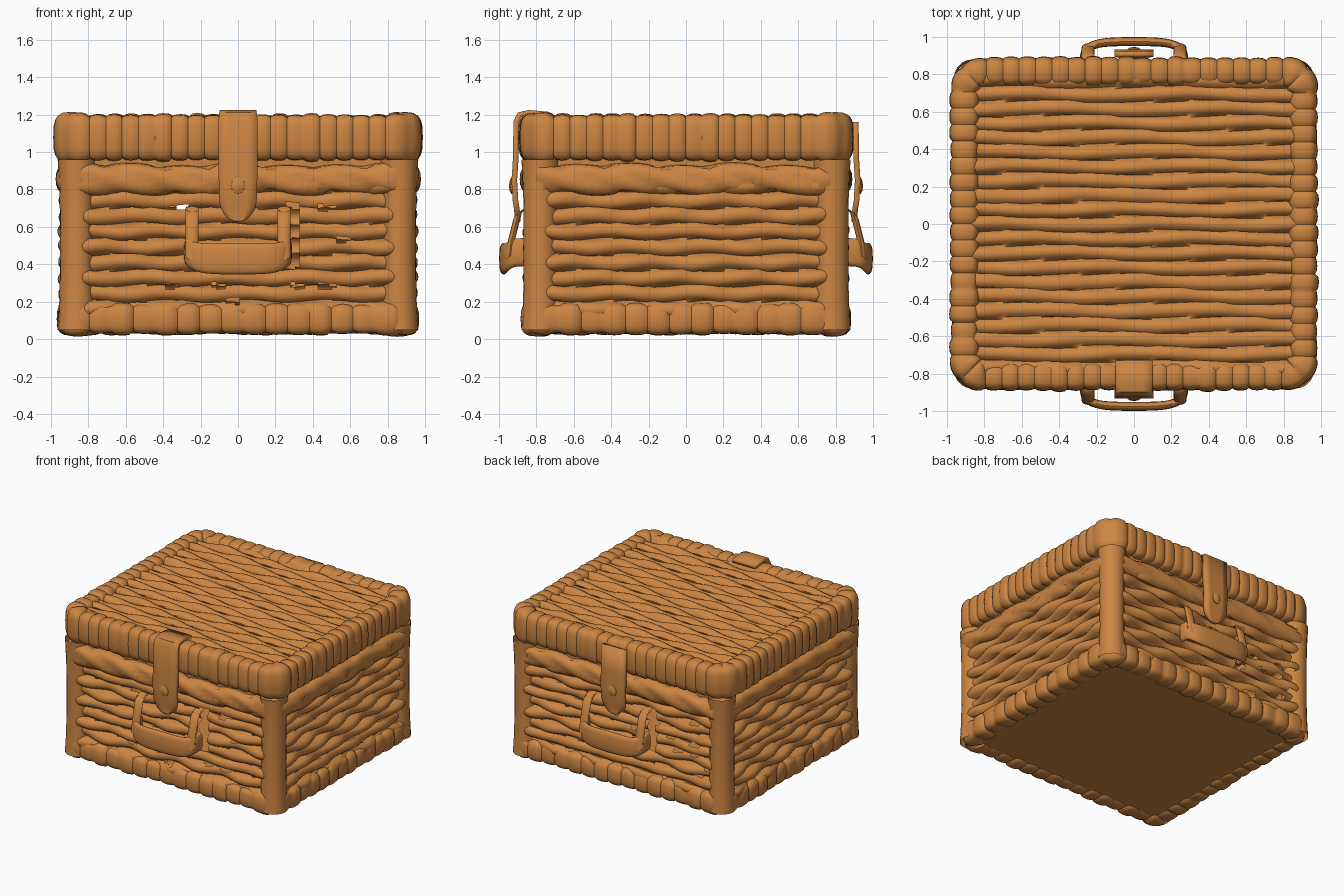
import bpy, bmesh, math, random
from mathutils import Vector

if "Cube" in bpy.data.objects:
    bpy.data.objects.remove(bpy.data.objects["Cube"])

random.seed(4)
wicker = bpy.data.materials.new("wicker brown")
wicker.diffuse_color = (0.60, 0.235, 0.055, 1)
wicker.use_nodes = True
wicker.node_tree.nodes["Principled BSDF"].inputs["Base Color"].default_value = wicker.diffuse_color


def grid(name, rows, close_u=False, close_v=False, hole=None, angle=45, thick=0):
    """Skin rows of points into a smooth mesh; hole(point) drops faces."""
    bm = bmesh.new()
    vs = [[bm.verts.new(p) for p in r] for r in rows]
    n, m = len(vs), len(vs[0])
    for i in range(n if close_v else n - 1):
        for j in range(m if close_u else m - 1):
            a, b = vs[i], vs[(i + 1) % n]
            k = (j + 1) % m
            f = bm.faces.new((a[j], a[k], b[k], b[j]))
            f.smooth = True
    if hole:
        gone = [f for f in bm.faces if hole(f.calc_center_median())]
        bmesh.ops.delete(bm, geom=gone, context='FACES')
    me = bpy.data.meshes.new(name)
    bm.to_mesh(me)
    bm.free()
    me.set_sharp_from_angle(angle=math.radians(angle))
    me.materials.append(wicker)
    ob = bpy.data.objects.new(name, me)
    bpy.context.collection.objects.link(ob)
    if thick:
        s = ob.modifiers.new("thickness", 'SOLIDIFY')
        s.thickness, s.offset = thick, 0
    return ob


def rounded_rect(hx, hy, r, n):
    """n (point, outward normal) pairs, anticlockwise from the front left."""
    a, b, q = 2 * (hx - r), 2 * (hy - r), r * math.pi / 2
    total = 2 * (a + b + 2 * q)
    out = []
    for k in range(n):
        d, t = total * k / n, -math.pi / 2
        for side, (length, c) in enumerate([(a, (-1, -1)), (b, (1, -1)), (a, (1, 1)), (b, (-1, 1))]):
            base = Vector((c[0] * (hx - r), c[1] * (hy - r)))
            nrm = Vector((math.cos(t), math.sin(t)))
            along = Vector((-nrm.y, nrm.x))
            if d < length:
                out.append((base + nrm * r + along * d, nrm))
                break
            d -= length
            base = base + along * length
            if d < q:
                nrm = Vector((math.cos(t + d / r), math.sin(t + d / r)))
                out.append((base + nrm * r, nrm))
                break
            d -= q
            t += math.pi / 2
    return out


# Woven walls: rows of strands passing over and under the stakes
stakes, per = 34, 8
path = rounded_rect(0.915, 0.825, 0.13, stakes * per)
z0, h = 0.12, 0.083
spots = [(random.uniform(-.8, .8), z0 + h * random.randint(1, 7), random.choice((-1, 1)))
         for _ in range(22)]


def wall_hole(p):
    sgn = -1 if p.y > 0 else 1
    if abs(p.y) > 0.75 and 0.26 < p.x * sgn < 0.34 and 0.38 < p.z < 0.73:
        return True
    return abs(p.y) > 0.75 and any(
        s * p.y > 0 and abs(p.x - x) < 0.04 and abs(p.z - z) < 0.014 for x, z, s in spots)


rows = []
for row in range(9):
    lift = random.uniform(0.85, 1.1)
    for i in range(7):
        v = i / 6
        line = []
        for k, (p, n) in enumerate(path):
            wave = math.cos(math.pi * (k / per + row))
            off = 0.018 * wave + 0.03 * lift * max(0, math.sin(math.pi * v)) ** 0.6
            q = p + n * off
            sag = 0.008 * math.sin(k * 0.37 + row * 1.7)
            line.append((q.x, q.y, z0 + h * (row + v * 0.98 + 0.01) + sag))
        rows.append(line)
grid("woven_walls", rows, close_u=True, hole=wall_hole)

# Woven lid top
rows, n, w = [], 21, 1.62 / 21
for row in range(n):
    lift = random.uniform(0.8, 1.15)
    for i in range(6):
        v = i / 5
        line = []
        for k in range(81):
            x = -0.9 + 1.8 * k / 80
            wave = math.cos(math.pi * (x / 0.2 + row))
            z = 1.155 + 0.012 * wave + 0.026 * lift * max(0, math.sin(math.pi * v)) ** 0.6
            y = -0.81 + w * (row + v * 0.98 + 0.01) + 0.008 * math.sin(x * 7 + row * 1.3)
            line.append((x, y, z))
        rows.append(line)
grid("woven_lid_top", rows)


def rim(name, hx, hy, r, zc, depth, height, wraps, bump, twist=0.0, power=0.6, corner=0.0):
    """Wrapped band around the box; the outer face lies at hx, hy."""
    per, seg = 6, 20
    pts = rounded_rect(hx - depth, hy - depth, r, wraps * per)
    sizes = [random.uniform(-1, 1) for _ in range(wraps)]
    rows = []
    for k, (p, nrm) in enumerate(pts):
        line = []
        swell = 1 + corner * (2 * abs(nrm.x * nrm.y))
        for j in range(seg):
            t = 2 * math.pi * j / seg
            c, s = math.cos(t), math.sin(t)
            u = k / per + twist * s
            f = u % 1
            e = bump * (max(0, math.sin(math.pi * f)) ** 0.5 - 0.7 + 0.4 * sizes[int(u) % wraps])
            q = p + nrm * (math.copysign(abs(c) ** power, c) * depth * swell + c * e)
            line.append((q.x, q.y, zc + math.copysign(abs(s) ** power, s) * height * swell + s * e))
        rows.append(line)
    return grid(name, rows, close_u=True, close_v=True, angle=40)


rim("lid_rim", 0.98, 0.89, 0.11, 1.078, 0.075, 0.122, 76, 0.012, corner=0.08)
rim("lower_rim", 0.96, 0.875, 0.09, 0.108, 0.075, 0.08, 56, 0.014, corner=0.15)
rim("upper_braid", 0.965, 0.875, 0.1, 0.855, 0.06, 0.075, 24, 0.024, twist=0.7, power=0.85, corner=0.25)

# Inner lip behind the lid gap
lip = rounded_rect(0.90, 0.81, 0.1, 64)
grid("lid_gap_lip", [[(p.x, p.y, z) for p, _ in lip] for z in (0.85, 1.02)], close_u=True)

# Flat base panel
base = rounded_rect(0.92, 0.83, 0.1, 64)
grid("base_panel", [[(p.x * s, p.y * s, 0.04) for p, _ in base] for s in (0.001, 1)], close_u=True)

# Corner posts
for sx in (-1, 1):
    for sy in (-1, 1):
        post = []
        for i in range(13):
            t = i / 12
            r = 0.09 + 0.012 * abs(2 * t - 1) ** 3
            post.append([(sx * 0.862 + r * math.cos(a), sy * 0.778 + r * math.sin(a), 0.05 + 0.91 * t)
                         for a in (2 * math.pi * j / 20 for j in range(20))])
        grid("corner_post", post, close_u=True)

# Front and back: strap, stud and carry handle (half-turn copies)
for side, label in ((1, "front"), (-1, "back")):
    def put(x, y, z):
        return (x * side, y * side, z)

    strap = [(-.73, 1.2, .1), (-.84, 1.21, .1), (-.89, 1.2, .1)] if side == 1 else []
    strap += [(-.908, 1.16, .105), (-.91, 0.97, .105), (-.918, .85, .103), (-.912, .74, .1),
              (-.905, .70, .092), (-.902, .665, .072), (-.9, .64, .045), (-.9, .628, .015)]
    grid(label + "_strap", [[put(hw * u, y, z) for u in (-1, -.5, 0, .5, 1)]
                            for y, z, hw in strap], thick=0.03)

    # stud on the strap
    stud = [[put(r * math.cos(a), y, 0.82 + r * 1.2 * math.sin(a))
             for a in (2 * math.pi * j / 16 for j in range(16))]
            for r, y in ((.038, -.91), (.036, -.935), (.02, -.944), (.001, -.946))]
    grid(label + "_stud", stud, close_u=True)

    # curved grip bar
    bar = []
    for i in range(25):
        a = math.pi * i / 24
        c, s = -math.cos(a), math.sin(a)
        x = 0.265 * math.copysign(abs(c) ** 0.6, c)
        y = -0.86 - 0.115 * s ** 0.5
        nrm = Vector((c * 0.9, -s)).normalized()
        hz, zc = 0.085 - 0.01 * abs(c), 0.43 + 0.035 * abs(c) ** 4
        bar.append([put(x + nrm.x * 0.024 * math.cos(t), y + nrm.y * 0.024 * math.cos(t),
                        zc + hz * math.copysign(abs(math.sin(t)) ** 0.6, math.sin(t)))
                    for t in (2 * math.pi * j / 16 for j in range(16))])
    grid(label + "_handle_bar", bar, close_u=True)

    # upright handle ends bending into the wall
    for sx in (-1, 1):
        end = []
        for y, z in ((-.945, .44), (-.935, .52), (-.915, .6), (-.9, .66), (-.87, .695), (-.83, .70)):
            end.append([put(sx * 0.245 + 0.035 * math.cos(t), y + 0.022 * math.sin(t),
                            z + 0.015 * math.sin(t))
                        for t in (2 * math.pi * j / 12 for j in range(12))])
        grid(label + "_handle_end", end, close_u=True)

# Make every face point outwards
for ob in bpy.data.objects:
    bm = bmesh.new()
    bm.from_mesh(ob.data)
    bmesh.ops.recalc_face_normals(bm, faces=bm.faces)
    if ob.name.startswith(("woven_lid", "base_panel")):
        want = 1 if ob.name.startswith("woven") else -1
        if sum(f.normal.z for f in bm.faces) * want < 0:
            bmesh.ops.reverse_faces(bm, faces=bm.faces)
    elif sum(f.normal.dot(f.calc_center_median()) for f in bm.faces) < 0 and "wall" in ob.name:
        bmesh.ops.reverse_faces(bm, faces=bm.faces)
    bm.to_mesh(ob.data)
    bm.free()
